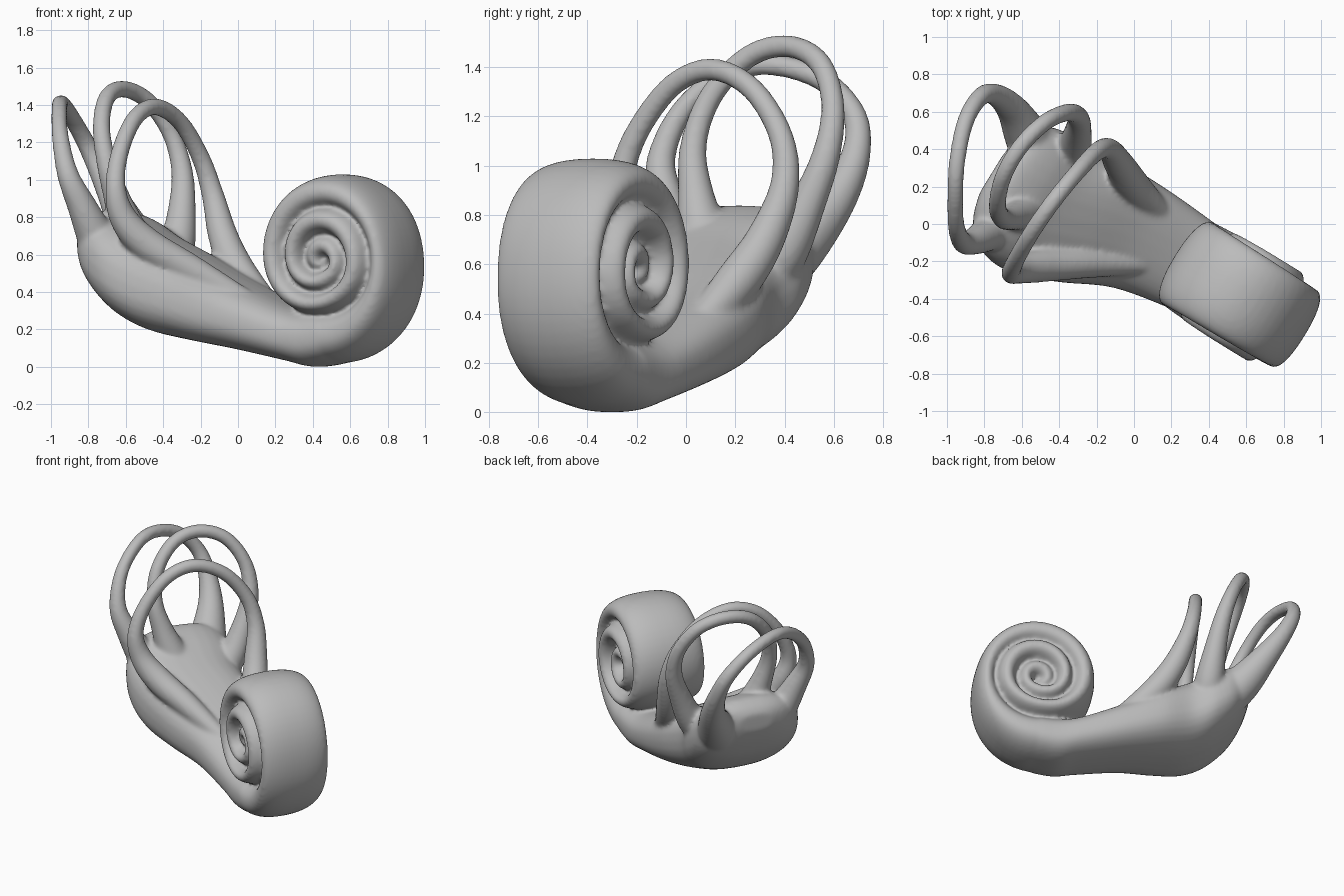
import bpy, bmesh, math
from mathutils import Vector

cube = bpy.data.objects.get("Cube")
if cube:
    bpy.data.objects.remove(cube)

# Frame of the coil: U runs outward along the body, W is the coil axis
CENTER = Vector((0.555, -0.375, 0.56))
U = Vector((0.85, -0.52, 0)).normalized()
W = Vector((0.52, 0.85, 0)).normalized()
UP = Vector((0, 0, 1))
SIDES = 32


def smooth_rows(rows, steps):
    """Catmull-Rom interpolation through rows of numbers."""
    out = []
    for i in range(len(rows) - 1):
        a, b, c, d = (rows[max(0, min(len(rows) - 1, i + k))] for k in (-1, 0, 1, 2))
        for j in range(steps):
            t = j / steps
            out.append([q + t / 2 * (r - p + t * (2 * p - 5 * q + 4 * r - s
                        + t * (3 * (q - r) + s - p))) for p, q, r, s in zip(a, b, c, d)])
    return out + [list(rows[-1])]


def ring(center, side, lift, half_w, half_h, power):
    """Superellipse cross-section."""
    points = []
    for k in range(SIDES):
        a = math.tau * k / SIDES
        c, s = math.cos(a), math.sin(a)
        points.append(center + side * math.copysign(abs(c) ** (2 / power), c) * half_w
                      + lift * math.copysign(abs(s) ** (2 / power), s) * half_h)
    return points


def skin(bm, rings):
    """Join rings into a closed solid."""
    loops = [[bm.verts.new(p) for p in r] for r in rings]
    for a, b in zip(loops, loops[1:]):
        for k in range(SIDES):
            n = (k + 1) % SIDES
            bm.faces.new((a[k], a[n], b[n], b[k]))
    bm.faces.new(loops[0][::-1])
    bm.faces.new(loops[-1])


def tube(bm, path):
    """Round canal through points of x, y, z, radius."""
    rows = smooth_rows(path, 8)
    pts = [Vector(r[:3]) for r in rows]
    normal = (pts[-1] - pts[0]).cross(pts[len(pts) // 2] - pts[0]).normalized()
    rings = []
    for i, p in enumerate(pts):
        tangent = pts[min(i + 1, len(pts) - 1)] - pts[max(i - 1, 0)]
        side = (normal - normal.project(tangent)).normalized()
        rings.append(ring(p, side, tangent.cross(side).normalized(), rows[i][3], rows[i][3], 2))
    skin(bm, rings)


# Body sections: distance from coil, bottom, top, sideways centre, half width
body = [
    (1.46, 0.64, 0.76, -0.14, 0.12), (1.42, 0.53, 0.81, -0.13, 0.26),
    (1.34, 0.40, 0.84, -0.13, 0.36), (1.20, 0.27, 0.80, -0.14, 0.40),
    (1.04, 0.19, 0.71, -0.14, 0.38), (0.84, 0.14, 0.60, -0.08, 0.36),
    (0.59, 0.09, 0.46, -0.02, 0.30), (0.30, 0.03, 0.33, 0.00, 0.26),
    (0.15, 0.00, 0.30, 0.00, 0.25), (0.00, 0.02, 0.30, 0.00, 0.25),
]
# Coil sections every quarter turn: outer radius, thickness, half width
coil = [
    (0.54, 0.28, 0.25), (0.42, 0.14, 0.24), (0.47, 0.19, 0.25), (0.39, 0.17, 0.26),
    (0.29, 0.14, 0.28), (0.30, 0.16, 0.28), (0.31, 0.17, 0.28), (0.24, 0.14, 0.27),
    (0.17, 0.14, 0.26), (0.15, 0.12, 0.25), (0.16, 0.14, 0.24), (0.12, 0.12, 0.22),
    (0.05, 0.10, 0.18),
]
rings = []
for s, low, high, mid, half in smooth_rows(body, 8)[:-1]:
    c = CENTER - U * s + W * mid
    c.z = (low + high) / 2
    rings.append(ring(c, W, -UP, half, (high - low) / 2, 2.5))
for i, (outer, thick, half) in enumerate(smooth_rows(coil, 14)):
    a = math.tau / 4 * i / 14
    radial = U * math.sin(a) - UP * math.cos(a)
    rings.append(ring(CENTER + radial * (outer - thick / 2), W, radial, half, thick / 2, 2.3))

bm = bmesh.new()
skin(bm, rings)

# Three looped canals; the front one runs down into ridges along the body edges
front_canal = [
    (0.05, -0.22, 0.36, 0.05), (-0.25, -0.21, 0.52, 0.08), (-0.48, -0.22, 0.65, 0.09),
    (-0.61, -0.245, 0.79, 0.075), (-0.655, -0.26, 0.96, 0.055),
    (-0.63, -0.19, 1.15, 0.048), (-0.55, -0.05, 1.33, 0.046), (-0.44, 0.11, 1.39, 0.046),
    (-0.31, 0.27, 1.31, 0.046), (-0.20, 0.385, 1.12, 0.05), (-0.135, 0.40, 0.92, 0.06),
    (-0.08, 0.32, 0.70, 0.08), (0.0, 0.20, 0.52, 0.09), (0.16, 0.04, 0.34, 0.06),
]
middle_canal = [
    (-0.56, 0.08, 0.65, 0.12), (-0.64, 0.04, 0.88, 0.075), (-0.70, 0.03, 1.08, 0.055),
    (-0.73, 0.10, 1.28, 0.048), (-0.70, 0.25, 1.44, 0.046), (-0.61, 0.41, 1.485, 0.046),
    (-0.48, 0.54, 1.42, 0.046), (-0.36, 0.595, 1.25, 0.048), (-0.30, 0.57, 1.05, 0.058),
    (-0.30, 0.49, 0.84, 0.075), (-0.33, 0.39, 0.64, 0.10), (-0.40, 0.27, 0.50, 0.12),
]
rear_canal = [
    (-0.74, -0.02, 0.65, 0.11), (-0.83, -0.08, 0.85, 0.08), (-0.91, -0.10, 1.03, 0.058),
    (-0.95, -0.01, 1.23, 0.046), (-0.955, 0.16, 1.37, 0.044), (-0.945, 0.34, 1.41, 0.044),
    (-0.90, 0.55, 1.35, 0.046), (-0.82, 0.68, 1.21, 0.05), (-0.74, 0.69, 1.05, 0.06),
    (-0.65, 0.61, 0.87, 0.085), (-0.56, 0.45, 0.68, 0.125), (-0.45, 0.29, 0.52, 0.14),
]
for canal in (front_canal, middle_canal, rear_canal):
    tube(bm, canal)
bmesh.ops.recalc_face_normals(bm, faces=bm.faces)

mesh = bpy.data.meshes.new("spiral_organ")
bm.to_mesh(mesh)
bm.free()
organ = bpy.data.objects.new("spiral_organ", mesh)
bpy.context.collection.objects.link(organ)

# Fuse the parts and soften the joints
remesh = organ.modifiers.new("fuse", "REMESH")
remesh.mode = "VOXEL"
remesh.voxel_size = 0.013
remesh.use_smooth_shade = True
soften = organ.modifiers.new("soften", "SMOOTH")
soften.factor = 0.5
soften.iterations = 12

grey = bpy.data.materials.new("plain_grey")
grey.use_nodes = True
grey.diffuse_color = (0.5, 0.5, 0.5, 1)
grey.node_tree.nodes["Principled BSDF"].inputs["Base Color"].default_value = (0.5, 0.5, 0.5, 1)
mesh.materials.append(grey)
